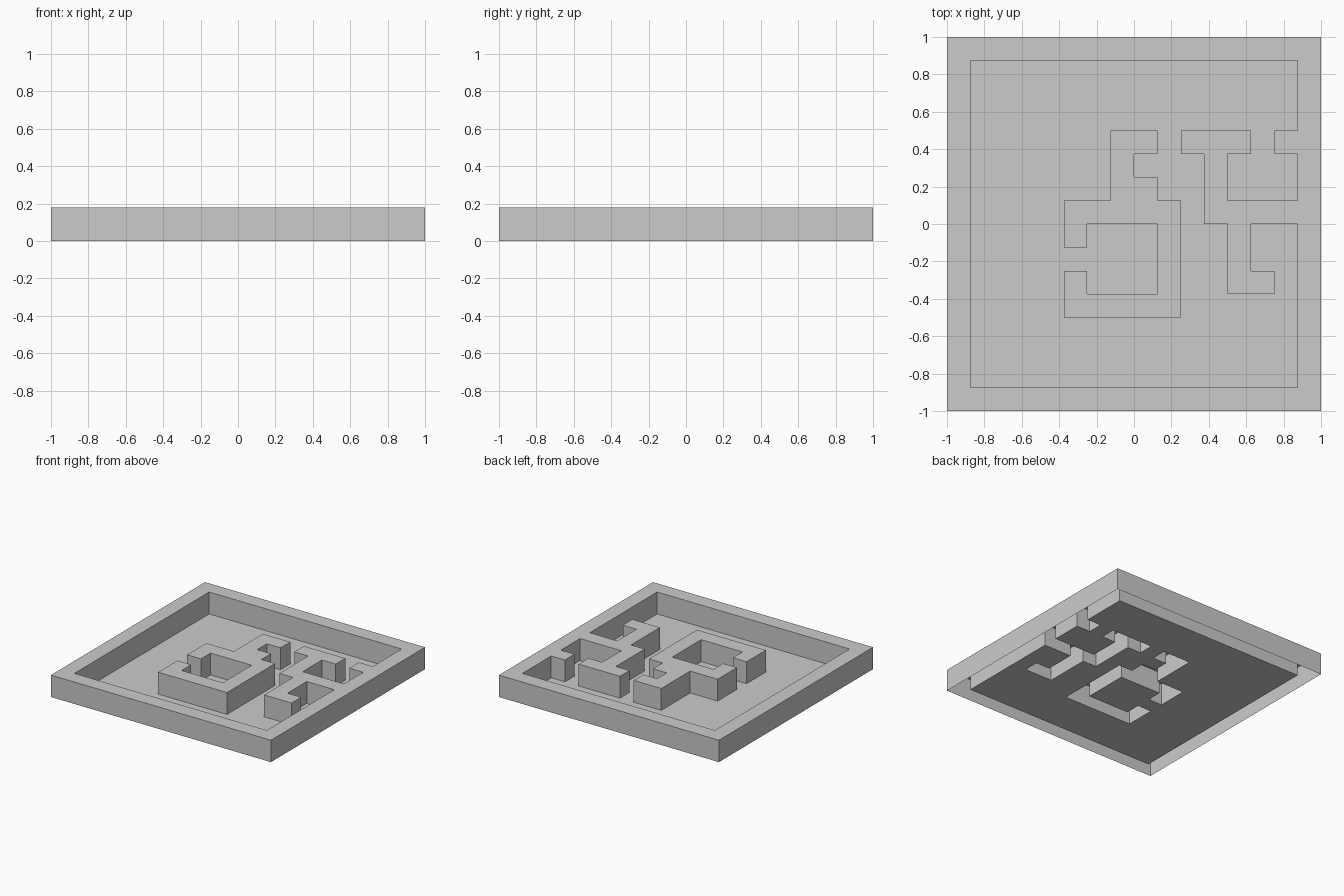
import bpy
import bmesh
from mathutils import Vector

cube = bpy.data.objects.get("Cube")
if cube:
    bpy.data.objects.remove(cube, do_unlink=True)

CELL = 0.125
HEIGHT = 0.18

# Floor plan, back row first: '#' is raised wall, '.' is floor
BLANK = "#..............#"
PLAN = ["################", BLANK, BLANK, BLANK,
        "#......##.###.##",
        "#......#...#...#",
        "#......##..#...#",
        "#....#####.#####",
        "#....#...#..#..#",
        "#........#..#..#",
        "#....#...#..##.#",
        "#....#####.....#",
        BLANK, BLANK, BLANK, "################"]
SIZE = len(PLAN)


def is_wall(col, row):
    return 0 <= col < SIZE and 0 <= row < SIZE and PLAN[row][col] == "#"


def add_quad(bm, points):
    bm.faces.new([bm.verts.new(p) for p in points])


# One flat grey for the whole tray
grey = bpy.data.materials.new("light_grey")
grey.use_nodes = True
colour = (0.6, 0.6, 0.6, 1)
grey.diffuse_color = colour
grey.node_tree.nodes["Principled BSDF"].inputs["Base Color"].default_value = colour

# Wall tops, floor and wall sides; the walls are hollow underneath
bm = bmesh.new()
for row in range(SIZE):
    for col in range(SIZE):
        wall = is_wall(col, row)
        x = -1 + CELL * col
        y = 1 - CELL * (row + 1)
        z = HEIGHT if wall else 0
        corners = [Vector((x, y, z)), Vector((x + CELL, y, z)),
                   Vector((x + CELL, y + CELL, z)), Vector((x, y + CELL, z))]
        add_quad(bm, corners)
        if not wall:
            continue
        drop = Vector((0, 0, HEIGHT))
        neighbours = [(col, row + 1), (col + 1, row), (col, row - 1), (col - 1, row)]
        for i, (c, r) in enumerate(neighbours):
            if not is_wall(c, r):
                a, b = corners[i], corners[(i + 1) % 4]
                add_quad(bm, [a - drop, b - drop, b, a])
bmesh.ops.remove_doubles(bm, verts=bm.verts, dist=0.001)

mesh = bpy.data.meshes.new("maze_tray")
bm.to_mesh(mesh)
bm.free()
mesh.materials.append(grey)
bpy.context.collection.objects.link(bpy.data.objects.new("maze_tray", mesh))
